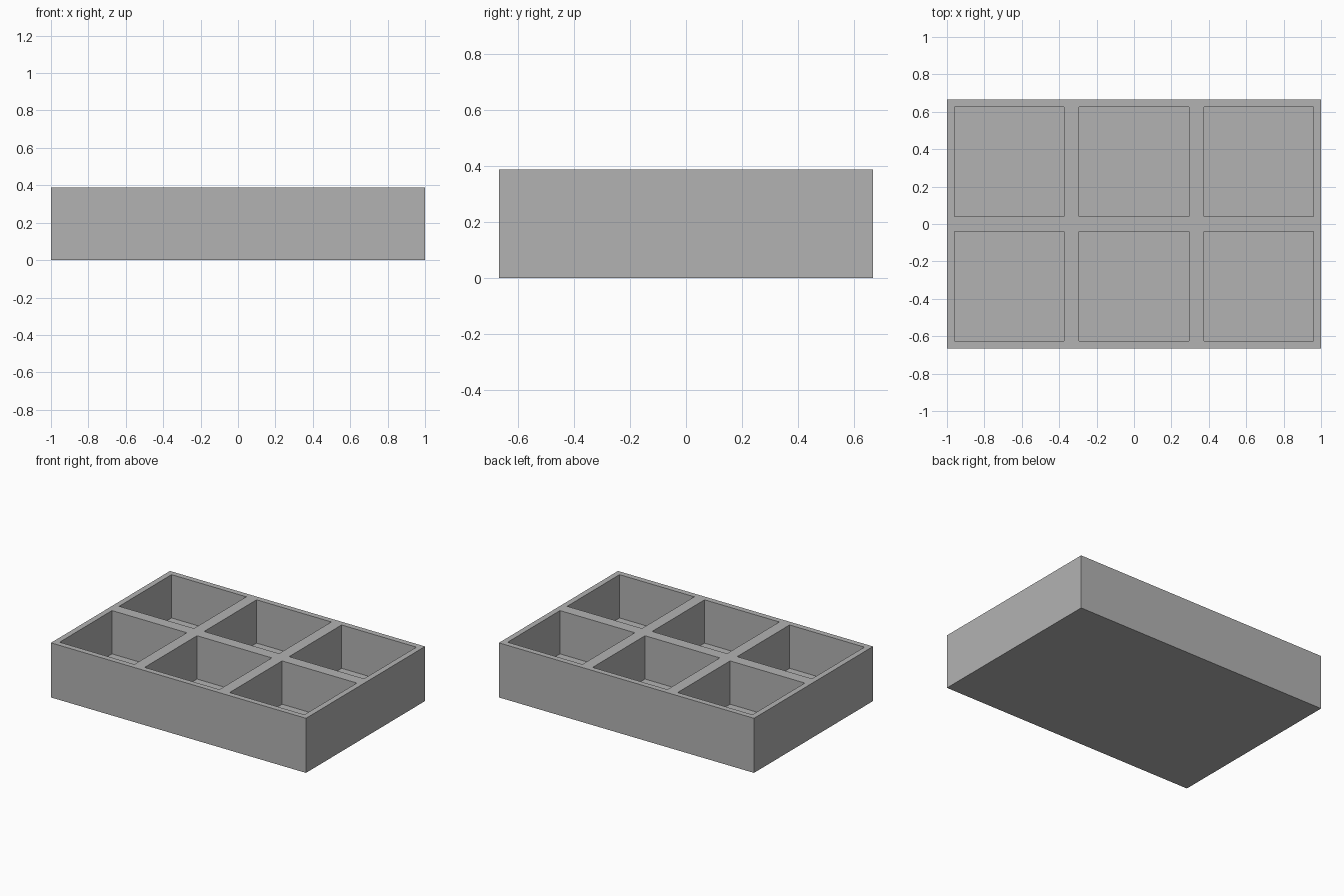
import bpy
import bmesh

cube = bpy.data.objects.get("Cube")
if cube:
    bpy.data.objects.remove(cube, do_unlink=True)

# Tray dimensions
COLS, ROWS = 3, 2
PITCH = 2 / COLS
HEIGHT = 0.387
FLOOR = 0.08
WALL = 0.04

# Plain grey material
grey = bpy.data.materials.new("plain grey")
grey.use_nodes = True
color = (0.45, 0.45, 0.45, 1)
grey.diffuse_color = color
grey.node_tree.nodes["Principled BSDF"].inputs["Base Color"].default_value = color

# Solid block with its top divided into a grid of cells
bm = bmesh.new()
xs = [(i - COLS / 2) * PITCH for i in range(COLS + 1)]
ys = [(j - ROWS / 2) * PITCH for j in range(ROWS + 1)]
grid = [[bm.verts.new((x, y, HEIGHT)) for y in ys] for x in xs]
cells = [bm.faces.new((grid[i][j], grid[i + 1][j], grid[i + 1][j + 1], grid[i][j + 1]))
         for i in range(COLS) for j in range(ROWS)]

# Outer walls and base
rim = [e for e in bm.edges if e.is_boundary]
walls = bmesh.ops.extrude_edge_only(bm, edges=rim)["geom"]
for v in walls:
    if isinstance(v, bmesh.types.BMVert):
        v.co.z = 0
bmesh.ops.holes_fill(bm, edges=[e for e in bm.edges if e.is_boundary], sides=0)

# Square compartments: inset every cell, then sink it to the floor
bmesh.ops.inset_individual(bm, faces=cells, thickness=WALL, use_even_offset=True)
for cell in cells:
    pocket = bmesh.ops.extrude_discrete_faces(bm, faces=[cell])["faces"][0]
    for v in pocket.verts:
        v.co.z = FLOOR

bmesh.ops.recalc_face_normals(bm, faces=bm.faces)
mesh = bpy.data.meshes.new("compartment_tray")
bm.to_mesh(mesh)
bm.free()
mesh.materials.append(grey)
tray = bpy.data.objects.new("compartment_tray", mesh)
bpy.context.collection.objects.link(tray)
